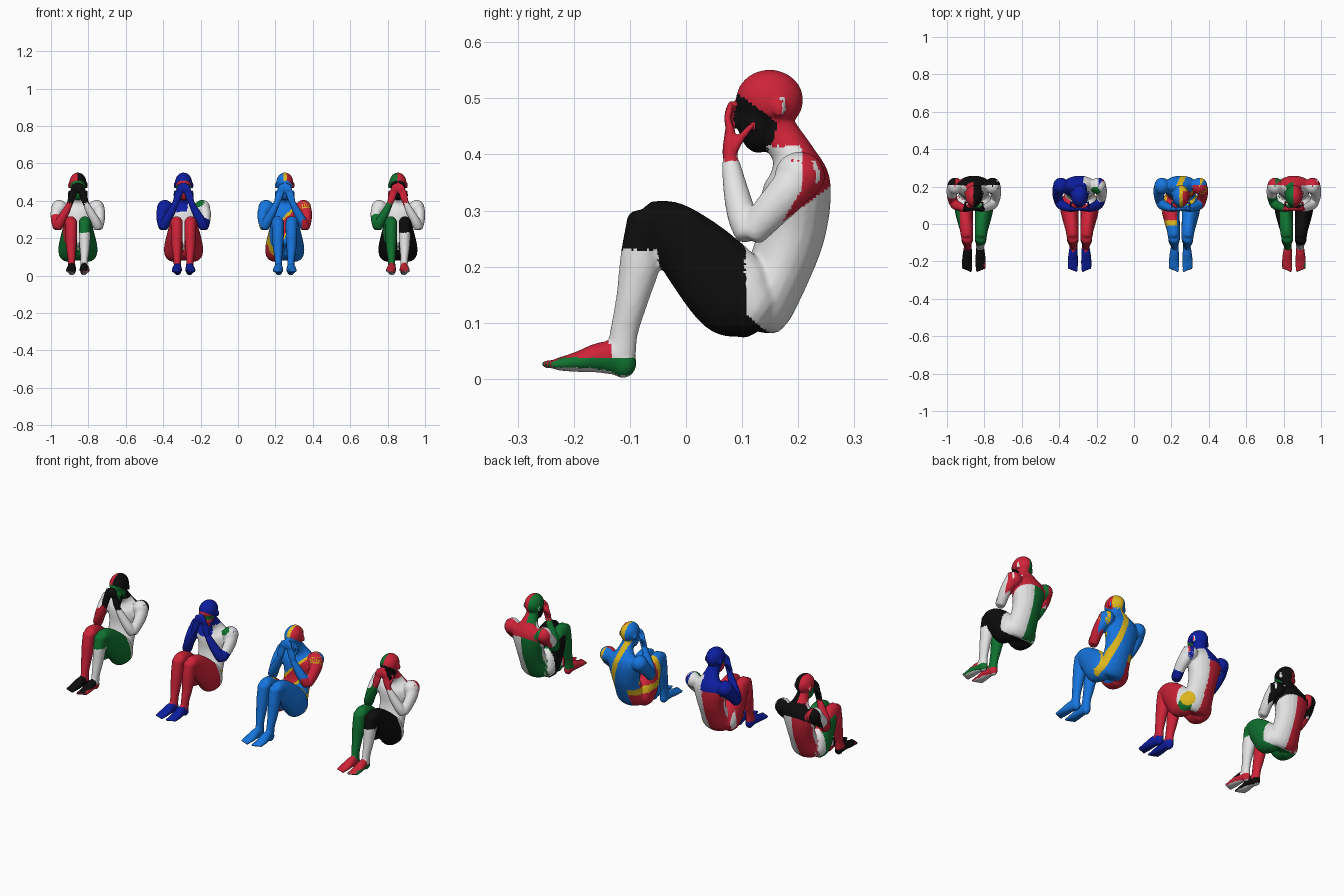
import bpy, bmesh, math
from mathutils import Vector, Matrix, kdtree

if "Cube" in bpy.data.objects:
    bpy.data.objects.remove(bpy.data.objects["Cube"])

COLOURS = {"red": (.62, .017, .04), "black": (.004, .004, .004), "green": (.005, .17, .03),
           "white": (.78, .78, .78), "dark_blue": (.004, .013, .35),
           "light_blue": (.008, .18, .74), "yellow": (.72, .47, .012)}
NAMES = list(COLOURS)
MATS = []
for n, c in COLOURS.items():
    m = bpy.data.materials.new(n)
    m.diffuse_color = (*c, 1)
    m.use_nodes = True
    m.node_tree.nodes["Principled BSDF"].inputs["Base Color"].default_value = m.diffuse_color
    MATS.append(m)

bm = bmesh.new()
labels = []          # (part, fraction along part) for each source vertex


def spline(pts, k=6):
    """Catmull-Rom through 5-value points."""
    out = []
    for i in range(len(pts) - 1):
        p0, p1, p2 = pts[max(i - 1, 0)], pts[i], pts[i + 1]
        p3 = pts[min(i + 2, len(pts) - 1)]
        for j in range(k):
            t = j / k
            out.append([.5 * (2 * b + (c - a) * t + (2 * a - 5 * b + 4 * c - d) * t * t
                              + (3 * b - a - 3 * c + d) * t ** 3)
                        for a, b, c, d in zip(p0, p1, p2, p3)])
    return out + [list(pts[-1])]


def tube(part, pts, s=1, cap=.5, n=20):
    """Limb: points are x, y, z, half width, half depth; ends are rounded."""
    rings = spline([(p[0] * s, *p[1:]) for p in pts])
    C = [Vector(r[:3]) for r in rings]
    T = [(C[min(i + 1, len(C) - 1)] - C[max(i - 1, 0)]).normalized() for i in range(len(C))]
    full = []
    for a in (80, 55, 30):
        a = math.radians(a)
        full.append((C[0] - T[0] * rings[0][4] * cap * math.sin(a), T[0], rings[0], math.cos(a)))
    full += [(C[i], T[i], rings[i], 1) for i in range(len(C))]
    for a in (30, 55, 80):
        a = math.radians(a)
        full.append((C[-1] + T[-1] * rings[-1][4] * cap * math.sin(a), T[-1], rings[-1], math.cos(a)))
    prev = None
    for i, (c, t, r, f) in enumerate(full):
        side = (Vector((1, 0, 0)) - t * t.x).normalized()
        dep = t.cross(side)
        ring = []
        for j in range(n):
            a = 2 * math.pi * j / n
            ring.append(bm.verts.new(c + side * r[3] * f * math.cos(a) + dep * r[4] * f * math.sin(a)))
            labels.append((part, i / (len(full) - 1)))
        if prev:
            for j in range(n):
                bm.faces.new((prev[j], prev[(j + 1) % n], ring[(j + 1) % n], ring[j]))
        else:
            bm.faces.new(ring[::-1])
        prev = ring
    bm.faces.new(prev)


def ball(part, c, r, tilt=0):
    m = Matrix.Translation(c) @ Matrix.Rotation(tilt, 4, 'X') @ Matrix.Diagonal((*r, 1))
    v = bmesh.ops.create_uvsphere(bm, u_segments=24, v_segments=16, radius=1, matrix=m)["verts"]
    labels.extend([(part, .5)] * len(v))


# torso, neck and head
tube("torso", [(0, .128, .11, .08, .05), (0, .138, .135, .085, .056), (0, .168, .2, .077, .057),
               (0, .188, .26, .08, .06), (0, .196, .32, .094, .062), (0, .2, .36, .09, .055),
               (0, .19, .4, .05, .038), (0, .168, .435, .034, .035), (0, .155, .46, .033, .034)])
ball("head", (0, .149, .497), (.046, .06, .054))
ball("head", (0, .125, .452), (.036, .033, .05), .15)
ball("head", (0, .09, .463), (.007, .01, .014))
for s in (-1, 1):
    ball("head", (s * .046, .166, .482), (.007, .011, .017))
    # arms folded up to the face
    ball("arm", (s * .1, .203, .362), (.042, .045, .043))
    tube("arm", [(.1, .203, .365, .036, .04), (.114, .186, .338, .032, .037),
                 (.117, .15, .298, .027, .032), (.11, .118, .262, .025, .027)], s)
    tube("forearm", [(.108, .11, .258, .025, .023), (.094, .1, .29, .026, .026),
                     (.066, .088, .34, .022, .022), (.043, .08, .385, .016, .016)], s)
    # hands over the eyes
    tube("hand", [(.043, .08, .385, .015, .014), (.035, .077, .41, .02, .012),
                  (.025, .079, .445, .021, .009)], s)
    for f in range(4):
        tube("hand", [(.042 - f * .011, .08, .44, .0065, .007),
                      (.032 - f * .008, .074, .465, .006, .0065),
                      (.026 - f * .006, .08, .484 + .003 * f, .0055, .006)], s, n=10)
    tube("hand", [(.043, .085, .405, .008, .008), (.048, .1, .432, .007, .007),
                  (.046, .118, .452, .006, .006)], s, n=10)
    # legs drawn up
    tube("thigh", [(.05, .118, .126, .053, .06), (.054, .085, .15, .05, .077),
                   (.047, .025, .215, .042, .069), (.04, -.025, .265, .036, .052),
                   (.037, -.062, .283, .033, .037)], s, .6)
    tube("shin", [(.036, -.07, .283, .032, .035), (.036, -.08, .23, .031, .035),
                  (.036, -.083, .2, .031, .036), (.036, -.096, .142, .026, .029),
                  (.034, -.11, .085, .02, .025), (.033, -.115, .045, .02, .026)], s)
    ball("foot", (s * .032, -.112, .029), (.021, .024, .028))
    tube("foot", [(.032, -.115, .035, .02, .03), (.034, -.15, .038, .024, .028),
                  (.036, -.195, .03, .028, .018), (.036, -.23, .026, .028, .011)], s)
    for k in range(5):
        ball("foot", (s * (.017 + k * .0105), -.244 + k * .004, .026),
             (.0075 - k * .0006, .015, .008))

# one smooth skin over all body parts
kd = kdtree.KDTree(len(labels))
for i, v in enumerate(bm.verts):
    kd.insert(v.co, i)
kd.balance()
bmesh.ops.recalc_face_normals(bm, faces=bm.faces[:])
src = bpy.data.meshes.new("body_source")
bm.to_mesh(src)
bm.free()
base = bpy.data.objects.new("body_source", src)
bpy.context.collection.objects.link(base)
rem = base.modifiers.new("skin", 'REMESH')
rem.mode, rem.voxel_size, rem.use_smooth_shade = 'VOXEL', .005, True
smo = base.modifiers.new("soften", 'SMOOTH')
smo.factor, smo.iterations = .5, 4
body = bpy.data.meshes.new_from_object(base.evaluated_get(bpy.context.evaluated_depsgraph_get()))
bpy.data.objects.remove(base)
for m in MATS:
    body.materials.append(m)
faces = [(*labels[kd.find(p.center)[1]], p.center.copy(), p.normal.copy()) for p in body.polygons]


def is_face(y, z):
    return z < .51 - .73 * (y - .09) and y < .15 + .33 * (z - .41) and z > .4


def is_shoulder(y, z):
    return z > .28 + .74 * (y - .172) and y > min(.205, .172 + (z - .28) * .6)


def is_seat(y, z):
    return z < .12 - .8 * (y - .1)


# paint with a vertical band on one side and three colours
def banded(A, B, C, D):
    def rule(part, t, p, n):
        x, y, z = p
        if part == "head" or (part == "torso" and z > .415):
            return C if is_face(y, z) else A if x < -.004 else B
        if part == "hand":
            return B
        if part == "forearm":
            return A if x < 0 else D
        if part == "arm":
            return B if is_shoulder(y, z) else A if x < 0 and t > .55 else D
        if part == "torso":
            if is_shoulder(y, z):
                return B
            if is_seat(y, z):
                return C
            return A if -.085 < x < .008 and n.y > .1 else D
        if part == "thigh":
            if y > .105 and not is_seat(y, z):
                return D
            if x > 0:
                return D if z < .23 and y < -.05 else C
            return C if y > -.02 and (z < .215 - 1.2 * (y - .025) or x < -.075) else A
        if part == "shin":
            return (C if z > .23 else D) if x > 0 else A
        if n.z < -.75 and z < .03:
            return D
        if x > 0 and z < .038 and (n.x > .3 or y > -.13):
            return A
        return (D if x > 0 else A) if y > -.13 and z > .038 else B
    return rule


# dark blue, white and red paint with patches
def patched(part, t, p, n):
    x, y, z = p
    if part == "head":
        if is_face(y, z):
            return "green" if .462 < z < .485 else "red"
        return "dark_blue"
    if part in ("hand", "forearm"):
        return "dark_blue"
    if part in ("arm", "torso") and (p - Vector((.085, .175, .39))).length < .026:
        return "green"
    if part == "arm":
        return "dark_blue" if x < 0 or t > .7 else "white"
    if part == "torso" and z > .34:
        return "dark_blue" if x < .02 or z > .415 else "white"
    if part == "shin" or (part == "thigh" and y < .105):
        return "red"
    if part == "foot":
        return "dark_blue" if z < .065 else "red"
    if x > .03:
        if (p - Vector((.075, .16, .135))).length < .038:
            return "yellow"
        if (p - Vector((.08, .145, .105))).length < .035:
            return "green"
    if is_seat(y, z):
        return "red"
    return "red" if -.09 < x < .01 and n.y > 0 else "white"


# light blue paint with a red sash edged in yellow
def sashed(part, t, p, n):
    x, y, z = p
    if part == "head":
        if is_face(y, z) or x < -.008:
            return "light_blue"
        return "red" if x > .01 and y < .175 else "yellow"
    if part == "arm":
        if x > 0:
            return "light_blue" if is_shoulder(y, z) else "yellow" if t < .35 else "red"
        return "yellow" if t > .8 else "light_blue"
    if part == "forearm":
        return "red" if x > .09 and z < .3 else "light_blue"
    if part in ("torso", "thigh") and y > -.01:
        if x < -.03 and z < .2 and (part == "torso" or y > .02):
            return "red" if z < .165 else "yellow"
        if part == "thigh" and x < -.02:
            return "yellow" if y < .02 else "red"
        if n.y > 0 and y > .1 and abs(x - (.09 - (z - .1) * .29)) < .016:
            return "yellow"
        if part == "torso" and n.y < 0 and z < .4:
            d = abs(z - .26 - x)
            return "red" if d < .04 else "yellow" if d < .06 else "light_blue"
    return "light_blue"


# four seated figures in a row
for name, x, rule in (
        ("seated_figure_red_band", -.856, banded("red", "black", "green", "white")),
        ("seated_figure_patched", -.291, patched),
        ("seated_figure_sashed", .25, sashed),
        ("seated_figure_green_band", .855, banded("green", "red", "black", "white"))):
    me = body.copy()
    me.polygons.foreach_set("material_index", [NAMES.index(rule(*f)) for f in faces])
    me.polygons.foreach_set("use_smooth", [True] * len(faces))
    ob = bpy.data.objects.new(name, me)
    ob.location.x = x
    bpy.context.collection.objects.link(ob)
